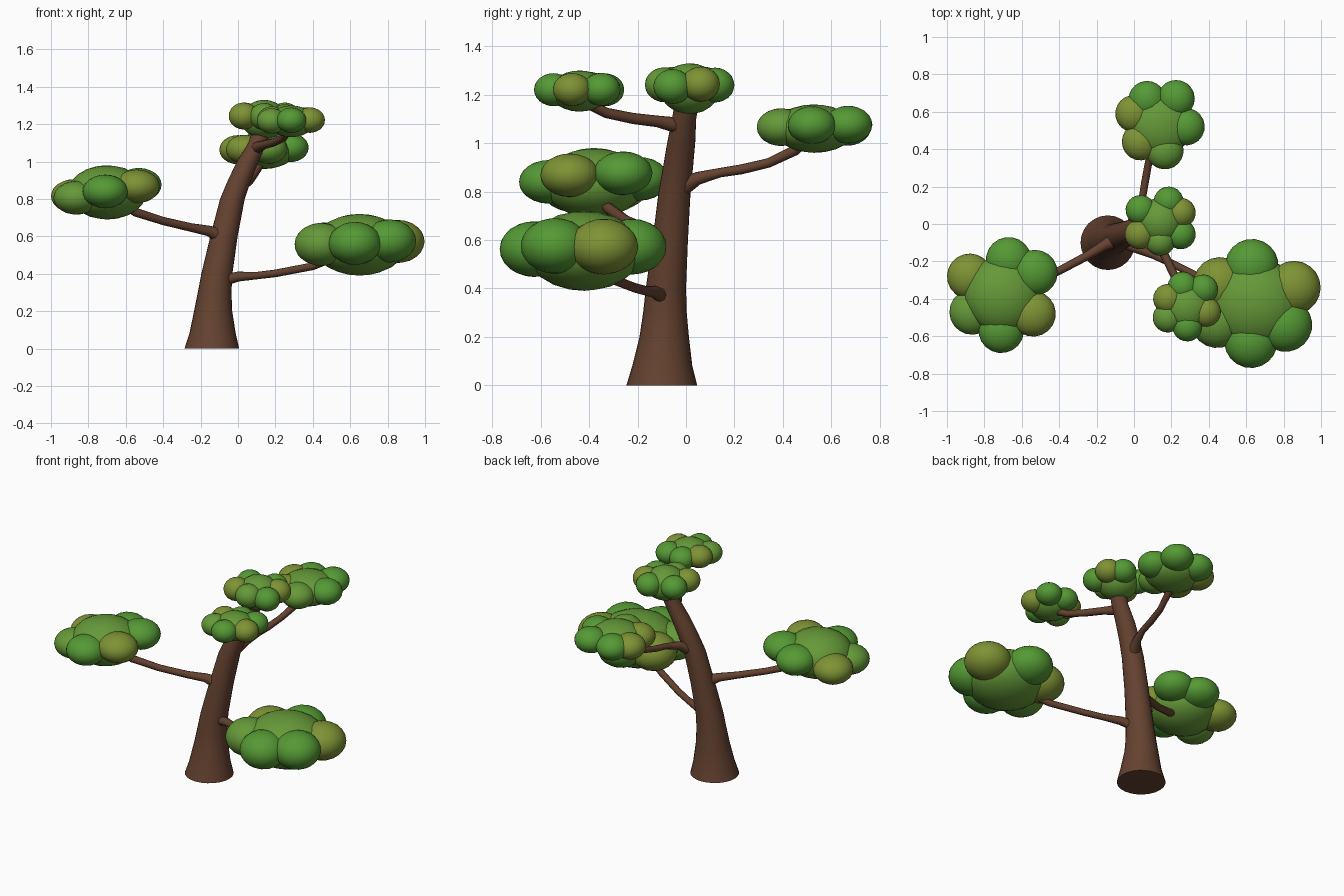
import bpy, bmesh, random
from mathutils import Vector, Matrix

if "Cube" in bpy.data.objects:
    bpy.data.objects.remove(bpy.data.objects["Cube"])

random.seed(4)


def material(name, rgb):
    m = bpy.data.materials.new(name)
    m.diffuse_color = (*rgb, 1)
    m.use_nodes = True
    m.node_tree.nodes["Principled BSDF"].inputs["Base Color"].default_value = m.diffuse_color
    return m


bark = material("bark", (0.13, 0.055, 0.03))
greens = [material("leaf_green", (0.09, 0.32, 0.035)),
          material("leaf_mid", (0.13, 0.32, 0.04)),
          material("leaf_olive", (0.21, 0.29, 0.035))]


def finish(name, bm, mats):
    bmesh.ops.recalc_face_normals(bm, faces=bm.faces)
    me = bpy.data.meshes.new(name)
    bm.to_mesh(me)
    bm.free()
    for m in mats:
        me.materials.append(m)
    ob = bpy.data.objects.new(name, me)
    bpy.context.collection.objects.link(ob)
    bpy.context.view_layer.objects.active = ob
    ob.select_set(True)
    bpy.ops.object.shade_smooth_by_angle(angle=1.0)
    ob.select_set(False)


def tube(name, points, sides, level=False, wobble=0.0):
    """Tapered tube through (x, y, z, radius) points."""
    bm = bmesh.new()
    pos = [Vector(p[:3]) for p in points]
    rings = []
    for i, p in enumerate(points):
        d = pos[min(i + 1, len(pos) - 1)] - pos[max(i - 1, 0)]
        rot = Matrix() if level else d.to_track_quat('Z', 'Y').to_matrix().to_4x4()
        r = p[3] * (1 + random.uniform(-wobble, wobble))
        ring = bmesh.ops.create_circle(bm, segments=sides, radius=r,
                                       matrix=Matrix.Translation(pos[i]) @ rot)
        rings.append(ring["verts"])
    for a, b in zip(rings, rings[1:]):
        for j in range(sides):
            k = (j + 1) % sides
            bm.faces.new((a[j], a[k], b[k], b[j]))
    bm.faces.new(rings[0])
    bm.faces.new(rings[-1])
    finish(name, bm, [bark])


# Leaning trunk with a flared foot
tube("trunk", [(-.14, -.10, 0, .146), (-.136, -.098, .08, .124), (-.133, -.09, .2, .102),
               (-.125, -.087, .3, .09), (-.113, -.083, .4, .083), (-.075, -.065, .6, .073),
               (-.03, -.047, .8, .066), (.008, -.033, .9, .062), (.052, -.02, 1.0, .058),
               (.105, -.008, 1.1, .05), (.14, .01, 1.2, .05)], 24, level=True)

# Branches
tube("left_branch", [(-.09, -.08, .6, .045), (-.16, -.115, .63, .03), (-.25, -.17, .647, .025),
                     (-.40, -.25, .682, .023), (-.55, -.32, .73, .022),
                     (-.65, -.36, .80, .02)], 8, wobble=.1)
tube("right_branch", [(-.09, -.09, .36, .03), (0, -.125, .385, .025), (.1, -.165, .39, .021),
                      (.2, -.21, .402, .021), (.4, -.31, .44, .02),
                      (.55, -.38, .50, .02)], 8, wobble=.1)
tube("back_branch", [(-.02, -.03, .81, .04), (.02, .05, .855, .025), (.045, .14, .878, .021),
                     (.06, .23, .892, .02), (.08, .34, .918, .019), (.11, .45, .97, .022),
                     (.13, .5, 1.03, .03)], 8, wobble=.1)
tube("front_branch", [(.09, -.02, 1.07, .035), (.14, -.12, 1.09, .026), (.19, -.22, 1.102, .021),
                      (.24, -.33, 1.125, .02), (.27, -.41, 1.17, .025)], 8, wobble=.1)


def blob(bm, centre, size, mat):
    """Flattened ball."""
    turn = Matrix.Rotation(random.uniform(0, 6.28), 4, 'Z')
    verts = bmesh.ops.create_icosphere(
        bm, subdivisions=3, radius=1,
        matrix=Matrix.Translation(centre) @ Matrix.Diagonal((*size, 1)) @ turn)["verts"]
    for f in {f for v in verts for f in v.link_faces}:
        f.material_index = mat


def clump(name, centre, core, lobe, lobes, tilt=0.0, lift=0.0):
    """Leaf pad: central ball with a ring of lobes round it."""
    bm = bmesh.new()
    c = Vector(centre)
    blob(bm, c, core, 1)
    for i, (x, y) in enumerate(lobes):
        z = c.z + tilt * (x - c.x) + lift + random.uniform(-.1, .1) * lobe[1]
        blob(bm, (x, y, z), (lobe[0], lobe[0], lobe[1]), (0, 0, 2, 0, 1, 2)[i])
    finish(name, bm, greens)


clump("left_leaves", (-.70, -.38, .835), (.21, .21, .145), (.122, .09),
      [(-.67, -.192), (-.53, -.26), (-.54, -.48), (-.71, -.568), (-.865, -.47), (-.878, -.28)],
      tilt=.17, lift=.005)
clump("right_leaves", (.65, -.42, .555), (.25, .24, .165), (.143, .115),
      [(.63, -.223), (.81, -.54), (.855, -.34), (.625, -.627), (.445, -.52), (.46, -.32)],
      tilt=.03, lift=.015)
clump("back_leaves", (.14, .53, 1.06), (.17, .17, .10), (.1, .078),
      [(.07, .665), (.225, .67), (-.0, .59), (.278, .52), (.165, .392), (.035, .44)], lift=.01)
clump("top_leaves", (.14, .015, 1.225), (.125, .125, .105), (.08, .072),
      [(.185, .12), (.035, .075), (.25, .06), (.25, -.055), (.14, -.09), (.03, -.055)], lift=.012)
clump("front_leaves", (.285, -.44, 1.215), (.125, .125, .085), (.08, .068),
      [(.26, -.335), (.37, -.35), (.385, -.47), (.285, -.548), (.18, -.50), (.182, -.40)], lift=.008)
